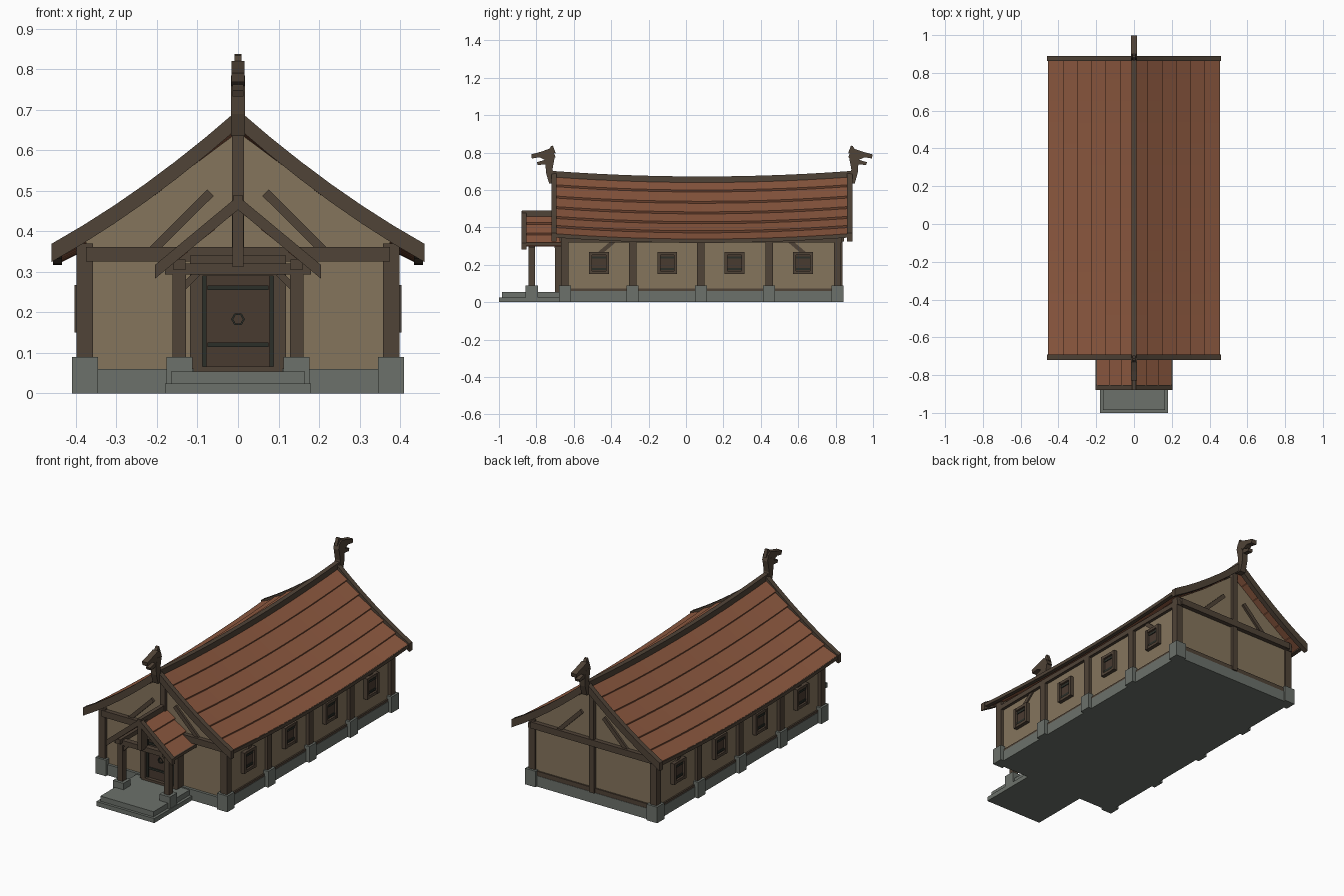
import bpy, bmesh, math

if "Cube" in bpy.data.objects:
    bpy.data.objects.remove(bpy.data.objects["Cube"])

def material(name, r, g, b):
    m = bpy.data.materials.new(name)
    m.diffuse_color = (r, g, b, 1)
    m.use_nodes = True
    m.node_tree.nodes["Principled BSDF"].inputs["Base Color"].default_value = m.diffuse_color
    return m

TIMBER = material("timber", 0.080, 0.056, 0.038)
PLASTER = material("plaster", 0.235, 0.178, 0.108)
STONE = material("stone", 0.150, 0.166, 0.146)
TILE = material("roof_tile", 0.262, 0.098, 0.050)
DOOR = material("door_wood", 0.066, 0.043, 0.030)
IRON = material("iron", 0.024, 0.028, 0.022)

MID = 0.085          # y of the middle of the hall
HALF = 0.805         # half length of the roof

# ---------- solids: (verts, faces) ----------
def prism(pts, axis, a, b, n=1, sag=None):
    """Extrude a 2D section along X or Y; optional z offset along the length."""
    k, verts, faces = len(pts), [], []
    for i in range(n + 1):
        t = a + (b - a) * i / n
        dz = sag(t) if sag else 0
        verts += [(u, t, v + dz) if axis == 'Y' else (t, u, v + dz) for u, v in pts]
    for i in range(n):
        for j in range(k):
            j2 = (j + 1) % k
            faces.append((i*k + j, i*k + j2, i*k + k + j2, i*k + k + j))
    faces += [tuple(range(k)), tuple(range(n*k, n*k + k))]
    return verts, faces

def box(x0, x1, y0, y1, z0, z1):
    return prism([(x0, z0), (x1, z0), (x1, z1), (x0, z1)], 'Y', y0, y1)

def strut(p, q, w):
    """Section of a straight bar from p to q."""
    dx, dz = q[0] - p[0], q[1] - p[1]
    l = math.hypot(dx, dz)
    ox, oz = -dz / l * w / 2, dx / l * w / 2
    return [(p[0]+ox, p[1]+oz), (p[0]-ox, p[1]-oz), (q[0]-ox, q[1]-oz), (q[0]+ox, q[1]+oz)]

def both(solids):
    """Add the copy mirrored in x."""
    return solids + [([(-x, y, z) for x, y, z in v], f) for v, f in solids]

def ends(solids):
    """Add the copy mirrored front to back."""
    return solids + [([(x, 2*MID - y, z) for x, y, z in v], f) for v, f in solids]

def part(name, mat, solids):
    bm = bmesh.new()
    for v, f in solids:
        bv = [bm.verts.new(p) for p in v]
        for face in f:
            bm.faces.new([bv[i] for i in face])
    bmesh.ops.recalc_face_normals(bm, faces=bm.faces)
    me = bpy.data.meshes.new(name)
    bm.to_mesh(me)
    bm.free()
    me.materials.append(mat)
    ob = bpy.data.objects.new(name, me)
    bpy.context.collection.objects.link(ob)

# ---------- roof curves ----------
def slope(x):
    return 0.70 - 0.88 * x + 0.35 * x * x

def porch_slope(x):
    return 0.487 - 0.83 * x

def sag(y):
    return -0.03 * (1 - ((y - MID) / HALF) ** 2)

def band(f, xs, top, bottom):
    """Strip section following a roof curve."""
    return [(x, f(x) + top) for x in xs] + [(x, f(x) + bottom) for x in reversed(xs)]

def courses(f, width, rows, y0, y1, n=1, s=None):
    out = []
    for i in range(rows):
        a, b = width * i / rows, width * (i + 1) / rows
        a0 = max(0, a - 0.01)
        sec = [(a0, f(a0) - 0.022), (b, f(b) - 0.006), (b - 0.009, f(b) - 0.024), (a0, f(a0) - 0.036)]
        out.append(prism(sec, 'Y', y0, y1, n, s))
    return both(out)

XS = [0.46 * i / 6 for i in range(7)]

# ---------- stone base ----------
POSTS = [-0.648, -0.285, 0.08, 0.445, 0.81]
part("foundation", STONE, [box(-0.39, 0.39, -0.665, 0.83, 0, 0.06)])
part("post_footings", STONE, both([box(0.345, 0.41, y - 0.032, y + 0.032, 0, 0.09) for y in POSTS]))
part("porch_steps", STONE, [box(-0.18, 0.18, -1.0, -0.66, 0, 0.025),
                            box(-0.165, 0.165, -0.985, -0.66, 0.025, 0.054)])
part("porch_footings", STONE, both([box(0.112, 0.177, -0.857, -0.792, 0, 0.09)]))

# ---------- walls ----------
part("side_walls", PLASTER, both([box(0.36, 0.38, -0.65, 0.82, 0.06, 0.345)]))
gable = [(-0.375, 0.06), (0.375, 0.06)] + [(x, slope(x) - 0.045) for x in (0.375, 0.2, 0.1)] \
    + [(0, 0.645)] + [(-x, slope(x) - 0.045) for x in (0.1, 0.2, 0.375)]
part("gable_walls", PLASTER, ends([prism(gable, 'Y', -0.65, -0.63)]))

# ---------- timber frame ----------
part("wall_posts", TIMBER, both([box(0.358, 0.398, y - 0.02, y + 0.02, 0.09, 0.37 if i in (0, 4) else 0.335)
                                 for i, y in enumerate(POSTS)]))
part("wall_plates", TIMBER, both([box(0.36, 0.397, -0.665, 0.835, 0.32, 0.347)]))
part("sill_beams", TIMBER, both([box(0.36, 0.388, -0.65, 0.82, 0.06, 0.072)])
     + [box(-0.375, 0.375, 0.81, 0.828, 0.06, 0.085)])
part("tie_beams", TIMBER, ends([box(-0.375, 0.375, -0.675, -0.64, 0.325, 0.361)]))
part("king_posts", TIMBER, ends([box(-0.015, 0.015, -0.67, -0.64, 0.355, 0.655)])
     + [box(-0.015, 0.015, 0.81, 0.838, 0.06, 0.36)])
part("gable_braces", TIMBER, ends(both([prism(strut((0.212, 0.352), (0.068, 0.495), 0.022), 'Y', -0.662, -0.64)])))
part("side_braces", TIMBER, ends(both([prism(strut((-0.475, 0.25), (-0.375, 0.335), 0.022), 'X', 0.37, 0.388)])))

# ---------- shuttered windows ----------
frames, shutters, straps = [], [], []
for y in (-0.465, -0.1, 0.26, 0.625):
    for s in (-1, 1):
        e = y + s * 0.045
        frames.append(box(0.375, 0.403, e - 0.008, e + 0.008, 0.15, 0.267))
    for z in (0.15, 0.251):
        frames.append(box(0.375, 0.401, y - 0.045, y + 0.045, z, z + 0.016))
    shutters.append(box(0.375, 0.39, y - 0.038, y + 0.038, 0.165, 0.252))
    for z in (0.172, 0.233):
        straps.append(box(0.385, 0.394, y - 0.037, y + 0.037, z, z + 0.011))
part("window_frames", TIMBER, both(frames))
part("window_shutters", DOOR, both(shutters))
part("window_straps", IRON, both(straps))

# ---------- main roof ----------
Y0, Y1 = MID - HALF, MID + HALF
part("roof_tiles", TILE, courses(slope, 0.452, 6, Y0 + 0.012, Y1 - 0.012, 14, sag))
part("bargeboards", TIMBER, ends(both([prism(band(slope, XS, 0, -0.045), 'Y', Y0, Y0 + 0.028)])))
part("ridge_beam", TIMBER, [prism([(-0.013, 0.655), (0.013, 0.655), (0.013, 0.702), (-0.013, 0.702)],
                                  'Y', Y0, Y1, 14, sag)])
part("eave_boards", TIMBER, both([prism([(0.434, 0.347), (0.456, 0.347), (0.456, 0.366), (0.434, 0.366)],
                                        'Y', Y0 + 0.005, Y1 - 0.005, 14, sag)]))

# ---------- carved beast heads on the gables ----------
neck = [(0.866, 0.635), (0.902, 0.635), (0.918, 0.69), (0.922, 0.745), (0.905, 0.785), (0.872, 0.775), (0.884, 0.71)]
skull = [(0.868, 0.775), (0.878, 0.805), (0.9, 0.82), (0.95, 0.803), (0.998, 0.79), (0.994, 0.768),
         (0.955, 0.775), (0.918, 0.758)]
jaw = [(0.91, 0.768), (0.935, 0.758), (0.968, 0.748), (0.962, 0.733), (0.915, 0.738)]
horn = [(0.866, 0.795), (0.882, 0.837), (0.892, 0.834), (0.908, 0.808)]
part("carved_heads", TIMBER, ends([prism(p, 'X', -w, w) for p, w in
                                   ((neck, 0.017), (skull, 0.0165), (jaw, 0.014), (horn, 0.009))]))

# ---------- porch ----------
part("porch_tiles", TILE, courses(porch_slope, 0.2, 3, -0.868, -0.64))
part("porch_bargeboards", TIMBER, both([prism(band(porch_slope, [0, 0.205], 0, -0.034), 'Y', -0.88, -0.853)]))
part("porch_ridge", TIMBER, [box(-0.011, 0.011, -0.878, -0.65, 0.455, 0.489)])
part("porch_eave_boards", TIMBER, both([box(0.185, 0.203, -0.872, -0.66, 0.302, 0.318)]))
part("porch_posts", TIMBER, both([box(0.128, 0.161, -0.841, -0.808, 0.09, 0.315)]))
part("porch_beams", TIMBER, both([box(0.13, 0.159, -0.86, -0.65, 0.305, 0.33)])
     + [box(-0.18, 0.18, -0.84, -0.81, 0.293, 0.32)])
part("porch_king_post", TIMBER, [box(-0.013, 0.013, -0.875, -0.82, 0.312, 0.47)])
part("porch_braces", TIMBER, both([prism(strut((0.135, 0.262), (0.1, 0.297), 0.016), 'Y', -0.835, -0.815)]))

# ---------- door ----------
part("door_frame", TIMBER, both([box(0.088, 0.118, -0.7, -0.645, 0.06, 0.32)])
     + [box(-0.118, 0.118, -0.703, -0.645, 0.29, 0.34), box(-0.11, 0.11, -0.7, -0.645, 0.054, 0.067)])
part("door", DOOR, [box(-0.088, 0.088, -0.68, -0.645, 0.067, 0.29)])
part("door_iron", IRON, both([box(0.078, 0.089, -0.686, -0.675, 0.067, 0.29)])
     + [box(-0.075, 0.075, -0.686, -0.675, z, z + 0.011) for z in (0.115, 0.255)])

def hexagon(r):
    return [(r * math.cos(i * math.pi / 3), 0.183 + r * math.sin(i * math.pi / 3)) for i in range(6)]
o, n = hexagon(0.017), hexagon(0.012)
part("door_ring", IRON, [prism([o[i], o[(i+1) % 6], n[(i+1) % 6], n[i]], 'Y', -0.69, -0.678) for i in range(6)])
